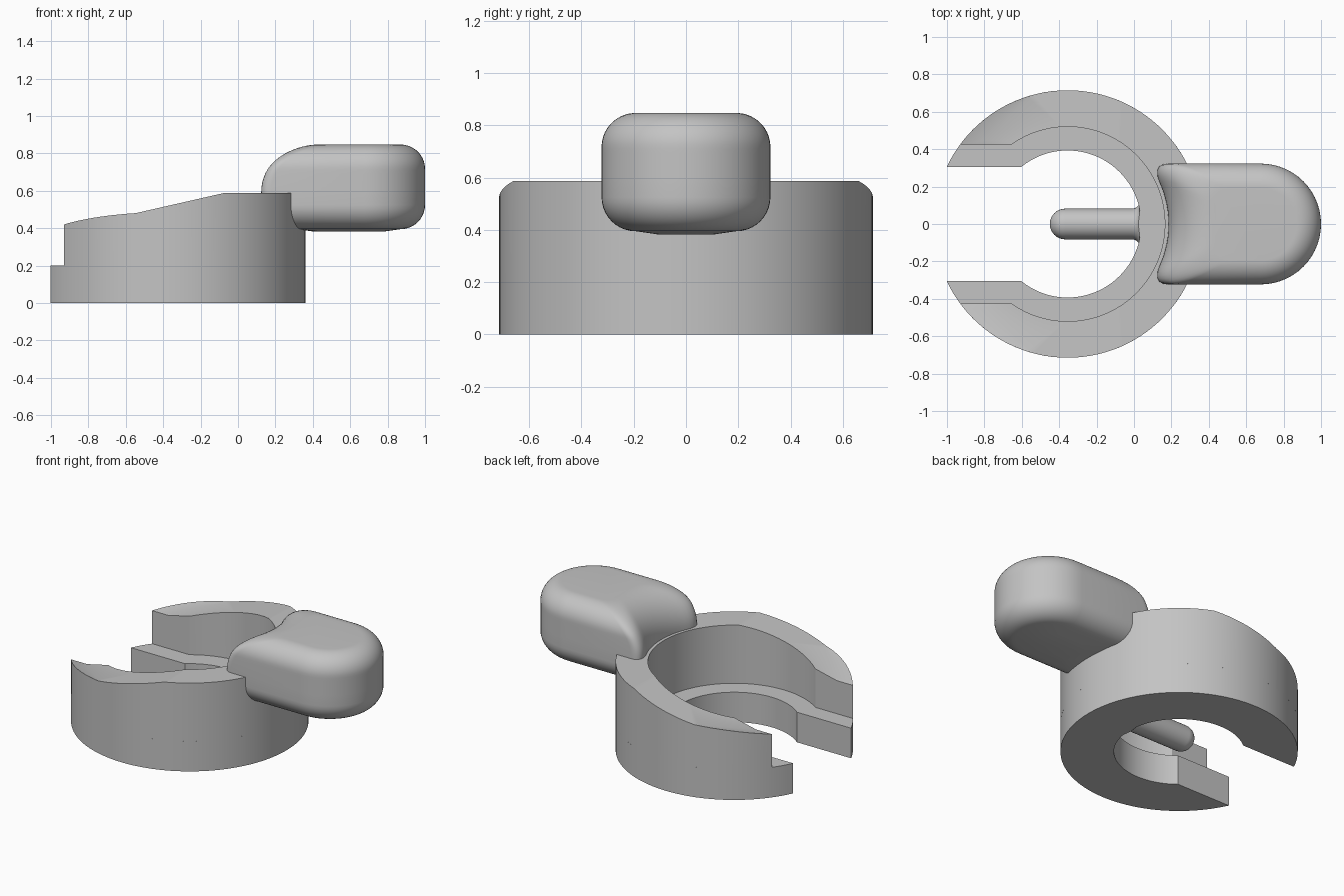
import bpy, bmesh
from math import sin, cos, pi, sqrt, asin, radians

cube = bpy.data.objects.get("Cube")
if cube:
    bpy.data.objects.remove(cube, do_unlink=True)

grey = bpy.data.materials.new("plain grey")
grey.use_nodes = True
grey.diffuse_color = (0.55, 0.55, 0.55, 1)
grey.node_tree.nodes["Principled BSDF"].inputs["Base Color"].default_value = (0.55, 0.55, 0.55, 1)

CX = -0.355      # ring axis
OUTER = 0.715    # ring outer radius


def finish(bm, name):
    bmesh.ops.recalc_face_normals(bm, faces=bm.faces)
    mesh = bpy.data.meshes.new(name)
    bm.to_mesh(mesh)
    bm.free()
    obj = bpy.data.objects.new(name, mesh)
    bpy.context.collection.objects.link(obj)
    mesh.materials.append(grey)
    bpy.ops.object.select_all(action='DESELECT')
    obj.select_set(True)
    bpy.context.view_layer.objects.active = obj
    bpy.ops.object.shade_smooth_by_angle(angle=radians(30))
    return obj


def loft(bm, loops, closed=True):
    """Skin a list of equal-length point loops and cap both ends."""
    rings = [[bm.verts.new(p) for p in loop] for loop in loops]
    n = len(rings[0])
    for a, b in zip(rings, rings[1:]):
        for i in range(n):
            j = (i + 1) % n
            bm.faces.new((a[i], a[j], b[j], b[i]))
    bm.faces.new(rings[0])
    bm.faces.new(rings[-1])


def open_ring(inner, half_slot, z0, z1, steps=96):
    """C-shaped wall whose ends are the straight sides of the slot."""
    bm = bmesh.new()
    ends = [(r, pi - asin(half_slot / r)) for r in (inner, OUTER)]
    sections = []
    for i in range(steps + 1):
        t = 1 - 2 * i / steps
        (xi, yi), (xo, yo) = [(CX + r * cos(a * t), r * sin(a * t)) for r, a in ends]
        sections.append([(xi, yi, z0), (xo, yo, z0), (xo, yo, z1), (xi, yi, z1)])
    loft(bm, sections)
    return bm


# Lower ring with the narrow slot
finish(open_ring(0.393, 0.305, 0, 0.2), "lower_ring")

# Upper wall with a sloped top and tilted facets at the slot
TOP, BREAK, SLOPE = 0.587, -0.08, 0.228
LOW, SLOT, TILT = 0.42, 0.425, 0.23
wall = open_ring(0.52, SLOT, 0.2, TOP)
crease_x = BREAK + (LOW - TOP) / SLOPE
cuts = [((BREAK, 0, 0), (1, 0, 0))]
cuts += [((crease_x, s * SLOT, 0), (SLOPE, -s * TILT, 0)) for s in (1, -1)]
for point, normal in cuts:
    bmesh.ops.bisect_plane(wall, geom=wall.verts[:] + wall.edges[:] + wall.faces[:],
                           plane_co=point, plane_no=normal, dist=1e-5)
for v in wall.verts:
    if v.co.z > 0.5:
        ramp = TOP + SLOPE * (v.co.x - BREAK)
        facet = LOW + TILT * (abs(v.co.y) - SLOT)
        v.co.z = min(TOP, max(ramp, facet))
finish(wall, "upper_wall")


# Rounded grip with a hollow inner end and a half-round outer end
def grip_loop(z, side, back, n=28):
    w = 0.323 - side
    r = min(0.1, w)
    pts = []
    for i in range(n + 1):
        y = w * sin(pi * (i / n - 0.5))
        over = max(0, abs(y) - (w - r))
        x = CX + sqrt((0.54 + back) ** 2 - y * y) + r - sqrt(max(0, r * r - over * over))
        pts.append((x, y, z))
    for i in range(n + 1):
        a = pi * (0.5 - i / n)
        pts.append((0.677 + w * cos(a), w * sin(a), z))
    return pts


def round_inset(depth, radius):
    """Inset of a rounded edge at a depth below its flat face."""
    d = max(0, radius - depth)
    return radius - sqrt(max(0, radius * radius - d * d))


EDGE, BACK, Z0, Z1 = 0.13, 0.25, 0.395, 0.847
layers = [grip_loop(0.382, 0.22, 0.22)]
for i in range(11):
    depth = EDGE * (1 - cos(pi / 2 * i / 10))
    inset = round_inset(depth, EDGE)
    layers.append(grip_loop(Z0 + depth, inset, inset))
for i in range(20, -1, -1):
    depth = BACK * (1 - cos(pi / 2 * i / 20))
    layers.append(grip_loop(Z1 - depth, round_inset(depth, EDGE), round_inset(depth, BACK)))
grip = bmesh.new()
loft(grip, layers)
bmesh.ops.remove_doubles(grip, verts=grip.verts, dist=1e-5)
finish(grip, "grip")

# Round-ended pin in the bore, flaring where it meets the ring
R, FLARE = 0.082, 0.04
profile = [(-0.45 + R * (1 - cos(a)), R * sin(a)) for a in [pi / 2 * i / 10 for i in range(1, 11)]]
profile += [(-0.01 + FLARE * sin(a), R + FLARE * (1 - cos(a)))
            for a in [pi / 2 * i / 8 for i in range(9)]]
profile.append((0.06, R + FLARE))
pin = bmesh.new()
loft(pin, [[(x, r * cos(2 * pi * k / 32), min(0.198, max(0.002, 0.1 + r * sin(2 * pi * k / 32))))
            for k in range(32)] for x, r in profile])
finish(pin, "pin")
